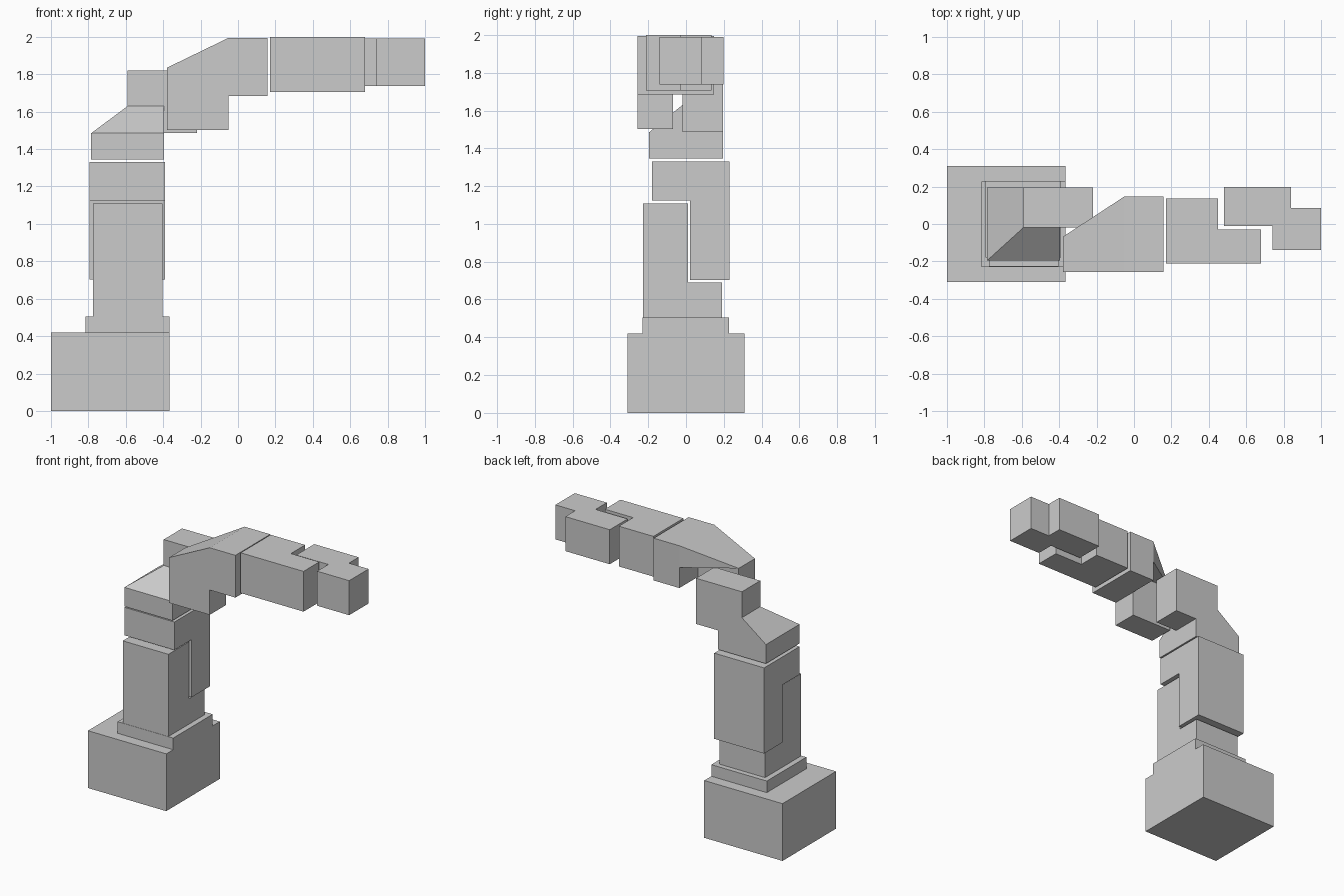
import bpy, bmesh
from mathutils import Vector

cube = bpy.data.objects.get("Cube")
if cube:
    bpy.data.objects.remove(cube, do_unlink=True)

grey = bpy.data.materials.new("plain grey")
grey.use_nodes = True
colour = (0.6, 0.6, 0.6, 1)
grey.diffuse_color = colour
grey.node_tree.nodes["Principled BSDF"].inputs["Base Color"].default_value = colour


def finish(name, bm):
    bmesh.ops.recalc_face_normals(bm, faces=bm.faces)
    mesh = bpy.data.meshes.new(name)
    bm.to_mesh(mesh)
    bm.free()
    mesh.materials.append(grey)
    obj = bpy.data.objects.new(name, mesh)
    bpy.context.collection.objects.link(obj)
    return obj


def prism(name, axis, profile, start, end):
    """Extrude a 2D profile along the given axis."""
    def place(p, d):
        c = list(p)
        c.insert("xyz".index(axis), d)
        return c
    bm = bmesh.new()
    face = bm.faces.new([bm.verts.new(place(p, start)) for p in profile])
    out = bmesh.ops.extrude_face_region(bm, geom=[face])["geom"]
    shift = Vector(place((0, 0), end - start))
    bmesh.ops.translate(bm, vec=shift, verts=[v for v in out if isinstance(v, bmesh.types.BMVert)])
    return finish(name, bm)


def box(name, x0, x1, y0, y1, z0, z1):
    return prism(name, "z", [(x0, y0), (x1, y0), (x1, y1), (x0, y1)], z0, z1)


def hull(name, points):
    """Convex solid around the points."""
    bm = bmesh.new()
    for p in points:
        bm.verts.new(p)
    bmesh.ops.convex_hull(bm, input=bm.verts)
    bmesh.ops.dissolve_limit(bm, angle_limit=0.01, verts=bm.verts, edges=bm.edges)
    return finish(name, bm)


def unite(body, *others):
    """Fuse solids into one clean part."""
    for other in others:
        mod = body.modifiers.new("union", "BOOLEAN")
        mod.operation, mod.solver, mod.object = "UNION", "EXACT", other
    bpy.context.view_layer.update()
    mesh = bpy.data.meshes.new_from_object(body.evaluated_get(bpy.context.evaluated_depsgraph_get()))
    body.modifiers.clear()
    body.data = mesh
    bm = bmesh.new()
    bm.from_mesh(mesh)
    bmesh.ops.dissolve_limit(bm, angle_limit=0.01, verts=bm.verts, edges=bm.edges)
    bm.to_mesh(mesh)
    bm.free()
    for other in others:
        bpy.data.objects.remove(other, do_unlink=True)


# Base and turntable
box("base", -1, -0.365, -0.31, 0.31, 0, 0.42)
box("turntable", -0.815, -0.365, -0.23, 0.228, 0.42, 0.505)

# Stepped column and the upper arm that hooks over it
prism("column", "x", [(-0.228, 0.505), (0.19, 0.505), (0.19, 0.69), (0.01, 0.69),
                      (0.01, 1.108), (-0.228, 1.108)], -0.775, -0.405)
prism("upper_arm", "x", [(0.02, 0.702), (0.23, 0.702), (0.23, 1.33), (-0.18, 1.33),
                         (-0.18, 1.125), (0.02, 1.125)], -0.795, -0.39)

# Shoulder: hipped block with a box on its back corner
left, right, front, back = -0.785, -0.395, -0.195, 0.195
inner_x, inner_y = -0.59, -0.018
shoulder = hull("shoulder",
                [(x, y, z) for x in (left, right) for y in (front, back) for z in (1.345, 1.485)]
                + [(x, y, 1.63) for x in (inner_x, right) for y in (inner_y, back)])
unite(shoulder, box("shoulder_box", inner_x, -0.218, inner_y, back, 1.485, 1.82))

# Elbow: stepped front plate, head block and a tapering wedge behind
tip, step, head = -0.38, -0.05, 0.158
front, middle, back = -0.256, -0.068, 0.148
low, mid, high = 1.685, 1.835, 1.995
elbow = prism("elbow", "y", [(tip, 1.503), (step, 1.503), (step, low), (head, low),
                             (head, high), (step, high), (tip, mid)], front, middle)
wedge = hull("elbow_wedge", [(step, y, z) for y in (front, back) for z in (mid, high)]
             + [(tip, y, mid) for y in (front, middle)])
unite(elbow, box("elbow_head", step, head, front, back, low, high), wedge)

# Forearm and wrist, stepped in plan
prism("forearm", "z", [(0.17, -0.212), (0.68, -0.212), (0.68, -0.03), (0.45, -0.03),
                       (0.45, 0.135), (0.17, 0.135)], 1.705, 2.0)
prism("wrist", "z", [(0.48, -0.01), (0.74, -0.01), (0.74, -0.14), (1, -0.14),
                     (1, 0.085), (0.84, 0.085), (0.84, 0.198), (0.48, 0.198)], 1.737, 1.99)
